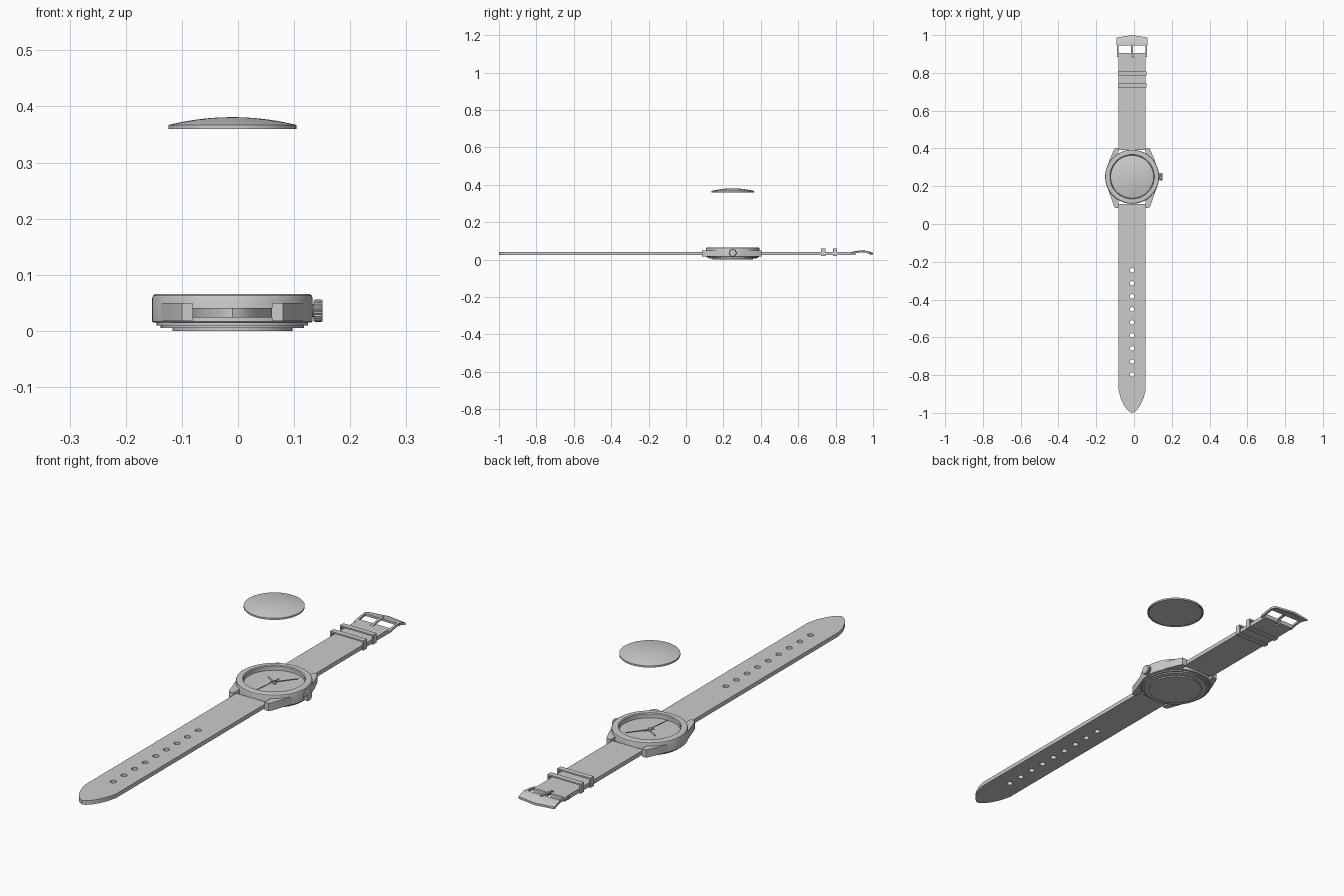
import bpy, bmesh
from math import sin, cos, pi, radians

if "Cube" in bpy.data.objects:
    bpy.data.objects.remove(bpy.data.objects["Cube"])

CX, CY = -0.01, 0.25          # centre of the watch case
STRAP_W, STRAP_Z, STRAP_T = 0.071, 0.0325, 0.017


def finish(name, bm, loc=(0, 0, 0), rot=(0, 0, 0), smooth=True):
    bmesh.ops.remove_doubles(bm, verts=bm.verts, dist=1e-6)
    bmesh.ops.recalc_face_normals(bm, faces=bm.faces)
    me = bpy.data.meshes.new(name)
    bm.to_mesh(me)
    bm.free()
    ob = bpy.data.objects.new(name, me)
    ob.location, ob.rotation_euler = loc, rot
    bpy.context.collection.objects.link(ob)
    if smooth:
        bpy.ops.object.select_all(action='DESELECT')
        ob.select_set(True)
        bpy.context.view_layer.objects.active = ob
        bpy.ops.object.shade_smooth_by_angle(angle=radians(30))
    return ob


def lathe(name, profile, loc, rot=(0, 0, 0), n=64):
    bm = bmesh.new()
    vs = [bm.verts.new((r, 0, z)) for r, z in profile]
    es = [bm.edges.new(p) for p in zip(vs, vs[1:])]
    bmesh.ops.spin(bm, geom=vs + es, cent=(0, 0, 0), axis=(0, 0, 1),
                   angle=2 * pi, steps=n, use_merge=True)
    return finish(name, bm, loc, rot)


def plate(name, outline, z0, z1, loc=(CX, CY, 0)):
    bm = bmesh.new()
    f = bm.faces.new([bm.verts.new((x, y, z0)) for x, y in outline])
    top = bmesh.ops.extrude_face_region(bm, geom=[f])['geom']
    bmesh.ops.translate(bm, vec=(0, 0, z1 - z0),
                        verts=[v for v in top if isinstance(v, bmesh.types.BMVert)])
    return finish(name, bm, loc)


def loft(name, rings):
    bm = bmesh.new()
    rows = [[bm.verts.new(p) for p in ring] for ring in rings]
    for a, b in zip(rows, rows[1:]):
        for i in range(len(a)):
            j = (i + 1) % len(a)
            bm.faces.new((a[i], a[j], b[j], b[i]))
    bm.faces.new(rows[0])
    bm.faces.new(rows[-1])
    return finish(name, bm)


def strap(name, outline, holes=()):
    # filled flat curve, hole circles cut through, given thickness by extrude
    cu = bpy.data.curves.new(name, 'CURVE')
    cu.dimensions, cu.fill_mode, cu.extrude = '2D', 'BOTH', STRAP_T / 2
    loops = [outline] + [[(0.012 * cos(a * pi / 8), y + 0.012 * sin(a * pi / 8))
                          for a in range(16)] for y in holes]
    for pts in loops:
        s = cu.splines.new('POLY')
        s.points.add(len(pts) - 1)
        for p, (x, y) in zip(s.points, pts):
            p.co = (x, y, 0, 1)
        s.use_cyclic_u = True
    tmp = bpy.data.objects.new(name + "_curve", cu)
    bpy.context.collection.objects.link(tmp)
    bpy.context.view_layer.update()
    bm = bmesh.new()
    bm.from_mesh(tmp.to_mesh())
    tmp.to_mesh_clear()
    bpy.data.objects.remove(tmp)
    return finish(name, bm, (CX, 0, STRAP_Z))


# case with stepped back, rounded bezel and recessed dial
lathe("case", [(0, 0), (.107, 0), (.107, .005), (.128, .005), (.128, .010), (.135, .010),
               (.135, .015), (.141, .015), (.143, .017), (.143, .058), (.1415, .063),
               (.137, .066), (.118, .066), (.115, .063), (.115, .046), (0, .046)],
      (CX, CY, 0))

# domed glass floating above the case
lathe("glass", [(0, .364), (.108, .3615), (.110, .360), (.114, .360), (.114, .367)] +
      [(.114 * cos(a * pi / 16), .367 + .014 * (1 - cos(a * pi / 16) ** 2))
       for a in range(1, 8)] + [(0, .381)], (CX, CY, 0))

# four lugs
for sx in (-1, 1):
    for sy in (-1, 1):
        end = 0.165 if sy < 0 else 0.153
        pts = [(.071, .10), (.071, end), (.090, end), (.097, end - .012),
               (.115, .100), (.131, .055), (.110, .05)]
        side = "left" if sx < 0 else "right"
        plate(f"lug_{side}_{'front' if sy < 0 else 'back'}",
              [(sx * x, sy * y) for x, y in pts], .018, .050)

# ribbed crown with stem
plate_rot = (0, pi / 2, 0)
lathe("crown_stem", [(0, 0), (.012, 0), (.012, .02), (0, .02)], (.125, CY, .036), plate_rot, 24)
bm = bmesh.new()
N = 48
rows = []
for x, s in ((0.0, .92), (.003, 1), (.013, 1), (.016, .92)):
    rows.append([bm.verts.new((x, (.020 - .0015 * (i % 2)) * s * cos(2 * pi * i / N),
                               (.020 - .0015 * (i % 2)) * s * sin(2 * pi * i / N)))
                 for i in range(N)])
for a, b in zip(rows, rows[1:]):
    for i in range(N):
        bm.faces.new((a[i], a[(i + 1) % N], b[(i + 1) % N], b[i]))
bm.faces.new(rows[0])
bm.faces.new(rows[-1])
finish("crown", bm, (.135, CY, .036))


# hands: clockwise angle from 12, length, tail, half width, height
for name, deg, length, tail, w, z in (("hour_hand", -58, .055, .015, .0035, .048),
                                      ("minute_hand", 38, .095, .018, .003, .051),
                                      ("second_hand", 186, .102, .028, .0013, .054)):
    h = plate(name, [(-w, -tail), (w, -tail), (w * .6, length), (-w * .6, length)],
              0, .002, (CX, CY, z))
    h.rotation_euler.z = -radians(deg)
lathe("hand_hub", [(0, .045), (.006, .045), (.006, .057), (0, .057)], (CX, CY, 0), n=24)

# long strap with pointed tip and nine holes
W = STRAP_W
tip = [(W, -.88), (W * .86, -.92), (W * .62, -.958), (W * .38, -.982), (W * .18, -.995)]
strap("long_strap", [(-W, .105), (W, .105)] + tip + [(0, -1.0)] +
      [(-x, y) for x, y in reversed(tip)], [-.245 - .069 * i for i in range(9)])

# short strap, notched for the buckle prong
strap("short_strap", [(-W, .392), (W, .392), (W, .905), (.007, .905), (.007, .882),
                      (-.007, .882), (-.007, .905), (-W, .905)])

# two keeper loops around the short strap
for i, y in enumerate((.734, .797)):
    bm = bmesh.new()
    rings = []
    for yy in (y - .011, y + .011):
        for hw, z0, z1 in ((.076, .0205, .060), (.0705, .0245, .054)):
            rings.append([bm.verts.new((x, yy, z)) for x, z in
                          ((-hw, z0), (hw, z0), (hw, z1), (-hw, z1))])
    o0, i0, o1, i1 = rings
    for a, b in ((o0, i0), (o0, o1), (i0, i1), (o1, i1)):
        for k in range(4):
            bm.faces.new((a[k], a[(k + 1) % 4], b[(k + 1) % 4], b[k]))
    finish(f"keeper_{i + 1}", bm, (CX, 0, 0))


# buckle frame: arched side bars and a wide pointed end bar
def arch(pts, t=.0045):
    return [(y, z + t) for y, z in pts] + [(y, z - t) for y, z in reversed(pts)]


side_prof = arch([(.885, .034), (.91, .039), (.93, .042), (.952, .043)])
end_prof = arch([(.946, .043), (.960, .0415), (.974, .037), (.987, .031)])
for s, n in ((-1, "left"), (1, "right")):
    loft(f"buckle_side_{n}", [[(CX + s * x, y, z) for y, z in side_prof] for x in (.071, .080)])
loft("buckle_end", [[(CX + x, y + dy * (y - .946) / .041, z) for y, z in end_prof]
                    for x, dy in ((-.082, 0), (0, .013), (.082, 0))])

# buckle pin and prong
lathe("buckle_pin", [(0, 0), (.006, 0), (.006, .156), (0, .156)],
      (CX - .078, .893, .034), plate_rot, 16)
loft("buckle_prong", [[(CX + x, y, z + dz) for x, dz in
                       ((-.005, -.003), (.005, -.003), (.005, .003), (-.005, .003))]
                      for y, z in ((.882, .036), (.900, .042), (.930, .046), (.958, .049))])
